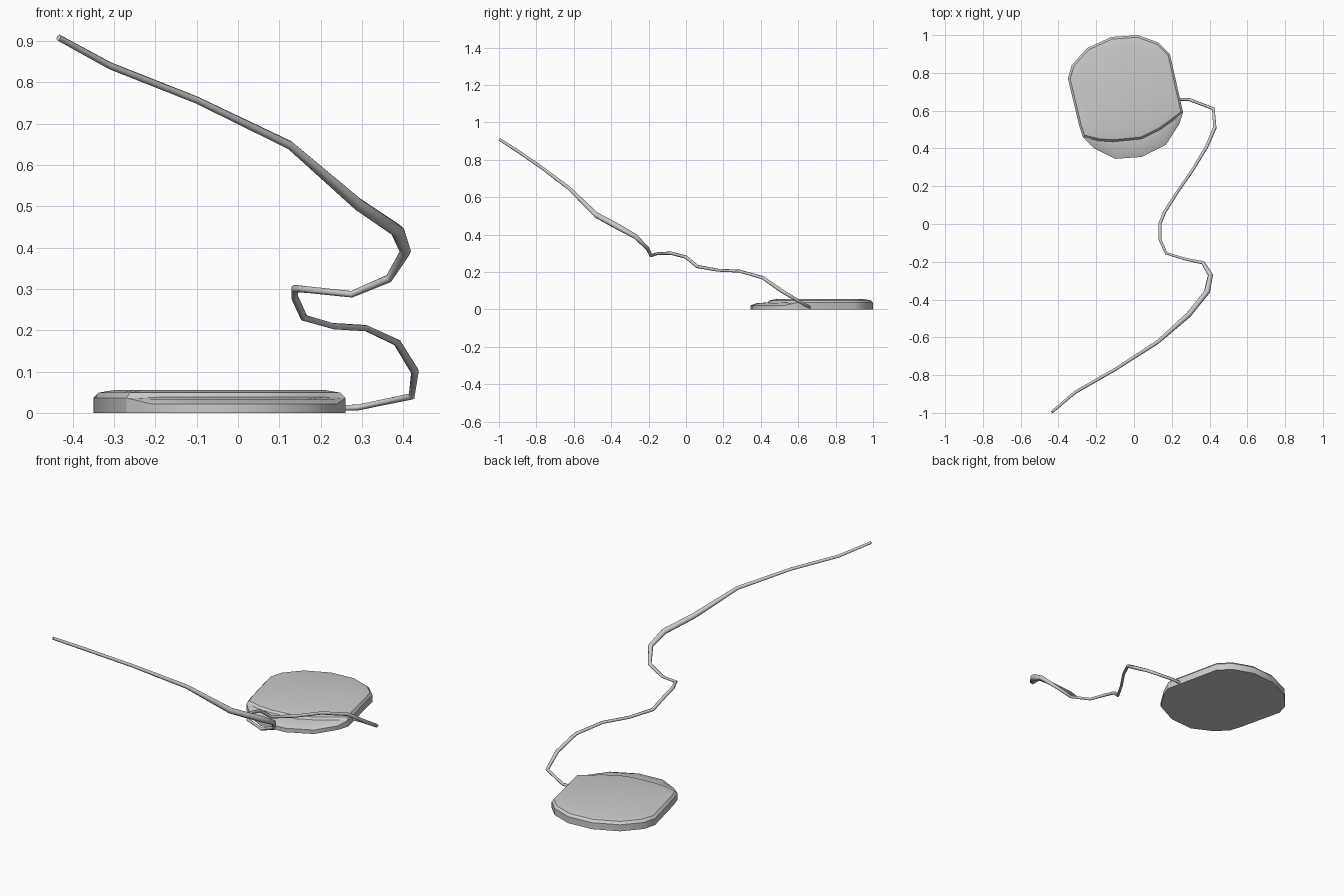
import bpy, bmesh
from mathutils import Vector

if "Cube" in bpy.data.objects:
    bpy.data.objects.remove(bpy.data.objects["Cube"])


def finish(name, bm, angle=0.6):
    bmesh.ops.remove_doubles(bm, verts=bm.verts, dist=1e-5)
    bmesh.ops.recalc_face_normals(bm, faces=bm.faces)
    me = bpy.data.meshes.new(name)
    bm.to_mesh(me)
    bm.free()
    ob = bpy.data.objects.new(name, me)
    bpy.context.collection.objects.link(ob)
    bpy.ops.object.select_all(action='DESELECT')
    bpy.context.view_layer.objects.active = ob
    ob.select_set(True)
    bpy.ops.object.shade_smooth_by_angle(angle=angle)
    return ob


# Outlines seen from above: back rim, front rim and the seam between them
back = [(0.26, 0.59), (0.19, 0.90), (0.13, 0.96), (0.02, 1.0), (-0.12, 0.99),
        (-0.25, 0.93), (-0.33, 0.84), (-0.35, 0.77), (-0.29, 0.52), (-0.27, 0.46)]
front = [(-0.27, 0.46), (-0.21, 0.40), (-0.10, 0.345), (0.04, 0.355),
         (0.17, 0.42), (0.24, 0.53), (0.26, 0.59)]
seam = [(-0.27, 0.46), (-0.19, 0.44), (-0.11, 0.435), (0.04, 0.45),
        (0.14, 0.50), (0.21, 0.55), (0.26, 0.59)]

# Main pad: stacked shrinking rings
bm = bmesh.new()
outline = back + seam[1:-1]
centre = Vector((-0.04, 0.71))
rings = []
for s, z in [(1, 0), (1, 0.036), (0.96, 0.049), (0.84, 0.055)]:
    ring = []
    for p in outline:
        q = centre + (Vector(p) - centre) * s
        ring.append(bm.verts.new((q.x, q.y, z)))
    rings.append(ring)
n = len(outline)
for a, b in zip(rings, rings[1:]):
    for i in range(n):
        j = (i + 1) % n
        bm.faces.new((a[i], a[j], b[j], b[i]))
bm.faces.new(rings[0])
bm.faces.new(rings[-1])
finish("main_pad", bm)

# Front lip: sloping strip from the front rim up to the seam
bm = bmesh.new()
rows = []
for t, z in [(1, 0), (0, 0), (0, 0.022), (0.35, 0.033), (1, 0.038)]:
    row = []
    for i, (f, s) in enumerate(zip(front, seam)):
        q = Vector(f).lerp(Vector(s), t)
        end = i in (0, len(front) - 1)
        row.append(bm.verts.new((q.x, q.y, 0.036 if end and z > 0 else z)))
    rows.append(row)
for k in range(len(rows)):
    a, b = rows[k], rows[(k + 1) % len(rows)]
    for i in range(len(front) - 1):
        bm.faces.new((a[i], a[i + 1], b[i + 1], b[i]))
bmesh.ops.dissolve_degenerate(bm, dist=1e-5, edges=bm.edges)
finish("front_lip", bm)

# Cable: x, y, z, radius
path = [(0.23, 0.66, 0.012, 0.008), (0.29, 0.66, 0.013, 0.008),
        (0.42, 0.61, 0.04, 0.009), (0.428, 0.51, 0.10, 0.010),
        (0.385, 0.41, 0.17, 0.009), (0.31, 0.285, 0.205, 0.008),
        (0.23, 0.17, 0.21, 0.008), (0.16, 0.06, 0.23, 0.009),
        (0.137, 0.0, 0.28, 0.009), (0.137, -0.08, 0.301, 0.009),
        (0.17, -0.155, 0.298, 0.008), (0.275, -0.187, 0.287, 0.008),
        (0.365, -0.205, 0.325, 0.010), (0.405, -0.27, 0.39, 0.014),
        (0.386, -0.36, 0.44, 0.017), (0.29, -0.48, 0.505, 0.016),
        (0.125, -0.625, 0.648, 0.011), (-0.10, -0.77, 0.757, 0.009),
        (-0.31, -0.89, 0.84, 0.009), (-0.434, -0.995, 0.908, 0.008)]
cu = bpy.data.curves.new("cable", 'CURVE')
cu.dimensions = '3D'
cu.bevel_depth = 1.0
cu.bevel_resolution = 1
cu.use_fill_caps = True
sp = cu.splines.new('POLY')
sp.points.add(len(path) - 1)
for pt, (x, y, z, r) in zip(sp.points, path):
    pt.co = (x, y, z, 1)
    pt.radius = r
sp.use_smooth = True
cable = bpy.data.objects.new("cable", cu)
bpy.context.collection.objects.link(cable)
